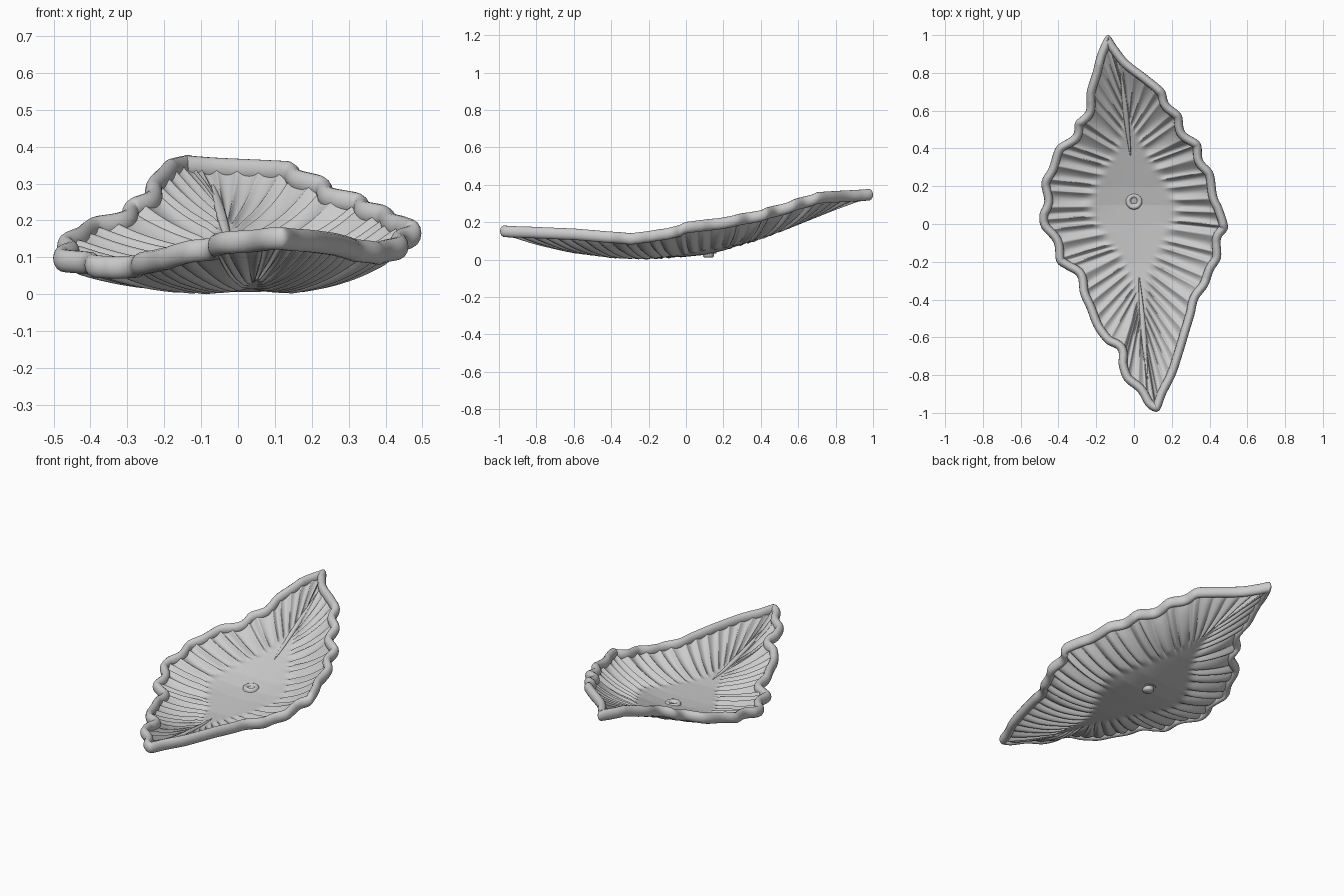
import bpy, bmesh, math
from mathutils import Vector

if "Cube" in bpy.data.objects:
    bpy.data.objects.remove(bpy.data.objects["Cube"])

# Leaf outline seen from above, starting at the rear tip, clockwise
RIGHT = [(-.14, 1.0), (-.09, .94), (-.03, .865), (.08, .78), (.16, .71), (.185, .64), (.25, .58),
         (.27, .49), (.35, .43), (.365, .34), (.42, .27), (.44, .15), (.47, .08), (.497, -.02),
         (.46, -.08), (.46, -.18), (.42, -.25), (.39, -.33), (.34, -.40), (.32, -.48), (.29, -.58),
         (.26, -.68), (.22, -.8), (.17, -.9), (.13, -.99)]
LEFT = [(.07, -.97), (.02, -.89), (-.05, -.83), (-.08, -.75), (-.085, -.67), (-.15, -.63),
        (-.21, -.55), (-.25, -.45), (-.285, -.37), (-.30, -.28), (-.36, -.24), (-.41, -.20),
        (-.425, -.1), (-.49, -.02), (-.50, .05), (-.475, .12), (-.49, .22), (-.45, .3), (-.41, .41),
        (-.325, .47), (-.31, .54), (-.255, .6), (-.25, .7), (-.22, .8), (-.19, .91)]
# Heights along y: underside of the spine, rim top on each side
SPINE_Z = [(-1, .13), (-.8, .08), (-.6, .038), (-.4, .012), (-.2, .003), (0, .012), (.1, .022),
           (.2, .045), (.4, .11), (.6, .19), (.8, .27), (1, .34)]
RIM_R = [(-1, .18), (-.6, .163), (-.3, .138), (-.1, .165), (0, .198), (.2, .222), (.42, .265),
         (.55, .305), (.72, .358), (1, .375)]
RIM_L = [(-1, .18), (-.7, .157), (-.55, .125), (-.25, .1), (0, .12), (.2, .155), (.45, .215),
         (.65, .30), (.85, .362), (1, .375)]
N, RIBS, HALF = 840, 60, .011
BEAD_W, BEAD_H = .023, .031


def lerp_table(tab, y):
    y = min(max(y, tab[0][0]), tab[-1][0])
    for (a, za), (b, zb) in zip(tab, tab[1:]):
        if y <= b:
            return za + (zb - za) * (y - a) / (b - a)


def smooth(a, b, v):
    v = min(max((v - a) / (b - a), 0), 1)
    return v * v * (3 - 2 * v)


def spine_x(y):
    return -.07 * (y - .1)


def closed_spline(pts, n):
    """Catmull-Rom through the points, resampled evenly by length."""
    p, dense = [Vector(q) for q in pts], []
    for i in range(len(p)):
        a, b, c, d = p[i - 1], p[i], p[(i + 1) % len(p)], p[(i + 2) % len(p)]
        for k in range(24):
            t = k / 24
            dense.append(.5 * (2 * b + (c - a) * t + (2 * a - 5 * b + 4 * c - d) * t * t
                               + (3 * b - a - 3 * c + d) * t ** 3))
    dense.append(dense[0])
    out, run, step = [], 0, sum((v - u).length for u, v in zip(dense, dense[1:])) / n
    for u, v in zip(dense, dense[1:]):
        ln = (v - u).length
        while len(out) < n and len(out) * step < run + ln:
            out.append(u.lerp(v, (len(out) * step - run) / ln))
        run += ln
    return out


def mesh_from_rings(name, rings, wrap=False):
    bm = bmesh.new()
    vs = [[bm.verts.new(co) for co in ring] for ring in rings]
    for a, b in zip(vs, vs[1:] + ([vs[0]] if wrap else [])):
        for i in range(len(a)):
            j = (i + 1) % len(a)
            bm.faces.new((a[i], a[j], b[j], b[i]))
    bmesh.ops.recalc_face_normals(bm, faces=bm.faces)
    me = bpy.data.meshes.new(name)
    bm.to_mesh(me)
    bm.free()
    me.shade_smooth()
    ob = bpy.data.objects.new(name, me)
    bpy.context.collection.objects.link(ob)
    return ob


# Rim centre line: outline moved inwards by the bead's half width
outline = closed_spline(RIGHT + LEFT, N)
rim, normals = [], []
for i, p in enumerate(outline):
    tan = (outline[(i + 3) % N] - outline[i - 3]).normalized()
    nrm = Vector((-tan.y, tan.x))
    c = p - nrm * BEAD_W
    side = smooth(-.08, .08, p.x - spine_x(p.y) * 1.9)
    top = lerp_table(RIM_L, p.y) * (1 - side) + lerp_table(RIM_R, p.y) * side
    rim.append(Vector((c.x, c.y, top - BEAD_H)))
    normals.append(nrm)


def sheet_point(i, t, off):
    """Point on the ribbed dish: t runs from the spine (0) to the rim (1)."""
    r = rim[i]
    cy = .1 + (r.y - .1) * .6
    x = spine_x(cy) * (1 - t) + r.x * t
    y = cy * (1 - t) + r.y * t
    rise = r.z - lerp_table(SPINE_Z, r.y) - HALF
    z = lerp_table(SPINE_Z, y) + HALF + rise * t ** 2.7
    far = min(abs(r.y - .1) / .8, 1)
    t0 = max(.46 * (1 - far), .08)
    amp = (.026 - .012 * far) * smooth(t0, t0 + .16, t) * (1 - .6 * smooth(.9, 1, t))
    z += amp * (.45 - abs(math.sin(math.pi * RIBS * i / N)))
    return Vector((x, y, z + off))


# Dish: upper skin out to the rim, lower skin back to the spine
ts = [k / 22 for k in range(23)]
mesh_from_rings("leaf_dish",
                [[sheet_point(i, t, HALF) for i in range(N)] for t in ts]
                + [[sheet_point(i, t, -HALF) for i in range(N)] for t in reversed(ts)])

# Rolled rim bead swept round the outline
bead = []
for k in range(14):
    a = 2 * math.pi * k / 14
    bead.append([r + Vector((n.x, n.y, 0)) * BEAD_W * math.cos(a)
                 + Vector((0, 0, BEAD_H * math.sin(a))) for r, n in zip(rim, normals)])
mesh_from_rings("rolled_rim", bead, wrap=True)


# Midrib at each end of the flat centre
def midrib(name, y0, y1, x1):
    rings = []
    for k in range(15):
        s = k / 14
        y = y0 + (y1 - y0) * s
        x = spine_x(y0) * (1 - s) + x1 * s
        z = lerp_table(SPINE_Z, y) + 2 * HALF
        rad = .003 + .011 * math.sin(math.pi * s)
        rings.append([(x + rad * math.cos(math.pi * a / 4), y,
                       z + rad * .8 * math.sin(math.pi * a / 4)) for a in range(8)])
    mesh_from_rings(name, rings)


midrib("rear_midrib", .36, .82, -.07)
midrib("front_midrib", -.28, -.82, .07)


# Centre fitting: dimpled boss above, small peg below
def turned(name, profile, x, y):
    mesh_from_rings(name, [[(x + r * math.cos(a * math.pi / 16), y + r * math.sin(a * math.pi / 16), z)
                            for a in range(32)] for r, z in profile])


turned("centre_boss", [(.044, .03), (.043, .052), (.037, .06), (.028, .061), (.02, .056),
                       (.016, .046), (.0005, .045)], 0, .12)
turned("under_peg", [(.03, .04), (.03, .016), (.024, .009), (.0005, .007)], 0, .12)

# Stand the whole model on z = 0
objs = list(bpy.context.collection.objects)
low = min(v.co.z for o in objs for v in o.data.vertices)
for o in objs:
    for v in o.data.vertices:
        v.co.z -= low
